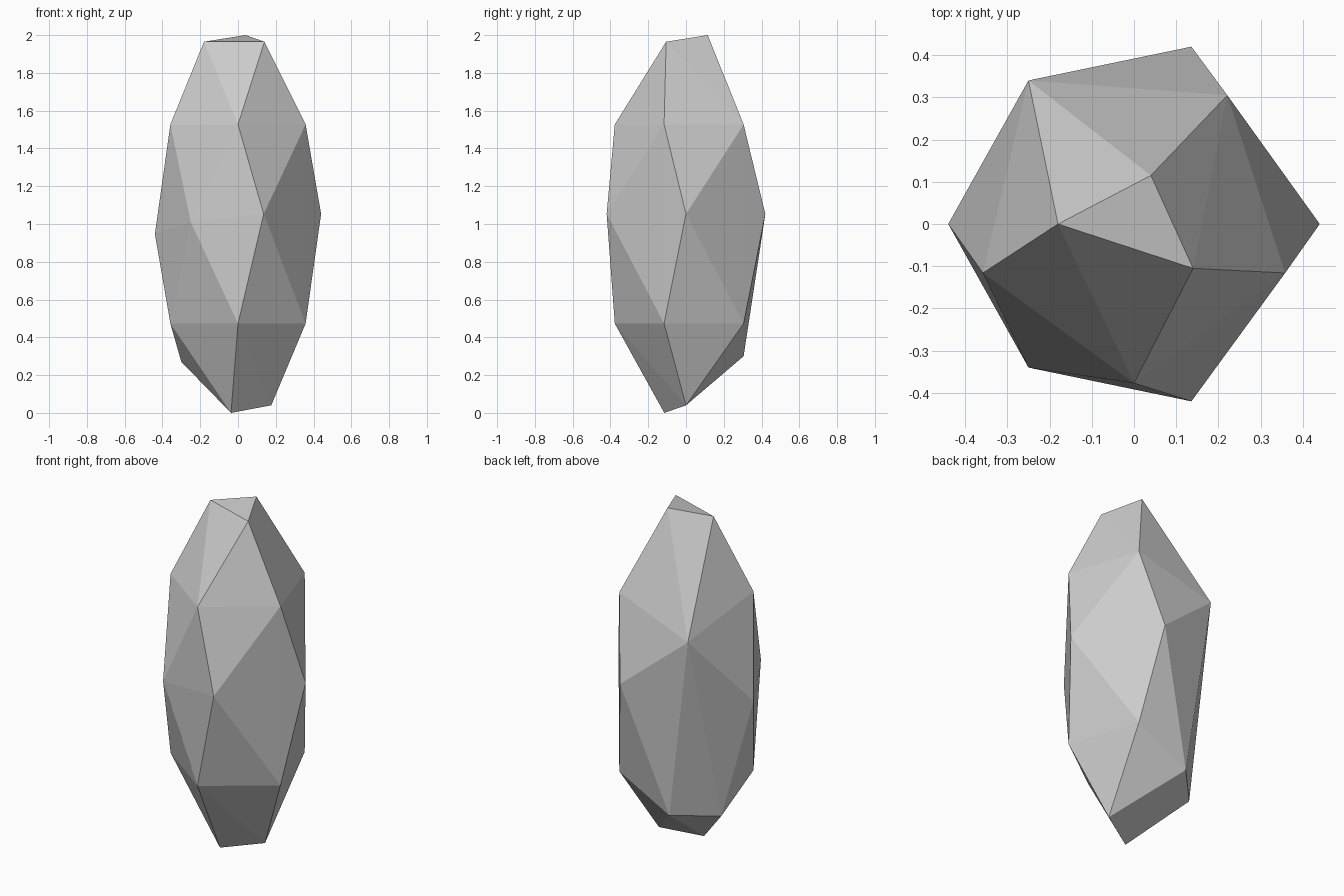
import bpy, bmesh

if "Cube" in bpy.data.objects:
    bpy.data.objects.remove(bpy.data.objects["Cube"])

# Crown: small tilted triangle; foot: short ridge
crown = [(0.04, 0.115, 2.0), (-0.18, 0.0, 1.965), (0.14, -0.105, 1.965)]
foot = [(-0.037, -0.115, 0.0), (0.176, 0.0, 0.04)]

# Shoulder corners, repeated at the same height above and below the waist
ring = [(0.358, -0.116), (0.0, -0.377), (-0.358, -0.116), (0.221, 0.305)]
shoulders = [(x, y, z) for z in (1.527, 0.473) for x, y in ring]

# Waist corners
waist = [(0.44, 0.0, 1.053), (0.136, 0.42, 1.053), (0.136, -0.42, 1.053),
         (-0.44, 0.0, 0.947), (-0.25, -0.34, 1.01)]

# Irregular chipped corners on the back left
chips = [(-0.25, 0.34, 1.37), (-0.30, 0.10, 0.27), (-0.105, 0.305, 0.30)]

# Faceted stone: skin the corners with flat facets
bm = bmesh.new()
for co in crown + foot + shoulders + waist + chips:
    bm.verts.new(co)
bmesh.ops.convex_hull(bm, input=bm.verts[:])
bmesh.ops.recalc_face_normals(bm, faces=bm.faces[:])
mesh = bpy.data.meshes.new("faceted_stone")
bm.to_mesh(mesh)
bm.free()
stone = bpy.data.objects.new("faceted_stone", mesh)
bpy.context.collection.objects.link(stone)
